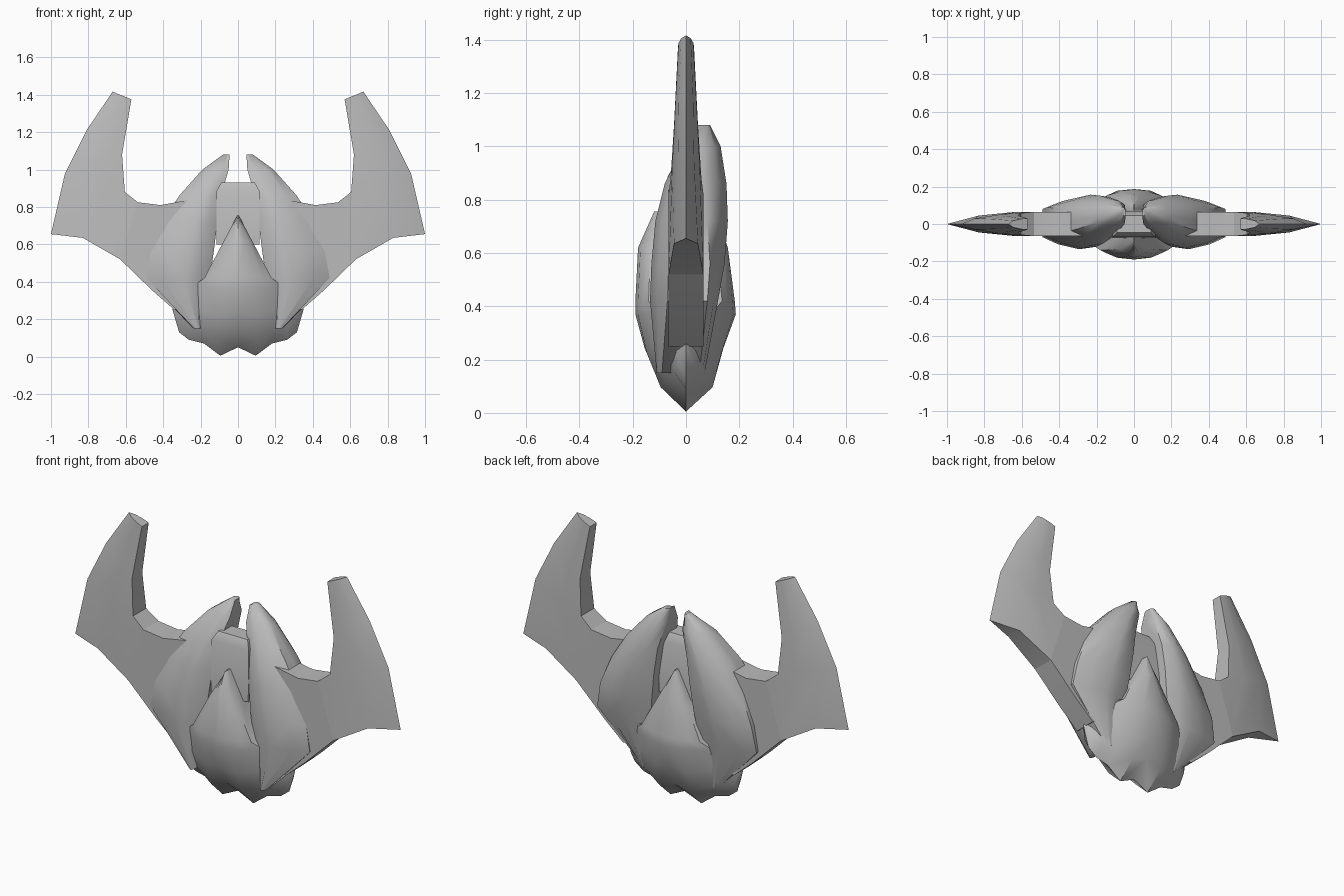
import bpy, bmesh, math

cube = bpy.data.objects.get("Cube")
if cube:
    bpy.data.objects.remove(cube, do_unlink=True)

grey = bpy.data.materials.new("plain_grey")
grey.use_nodes = True
grey.diffuse_color = (0.5, 0.5, 0.5, 1)
grey.node_tree.nodes["Principled BSDF"].inputs["Base Color"].default_value = (0.5, 0.5, 0.5, 1)


def loft(name, rings, sides=(1,), closed=True, angle=35):
    """Skin rings of (x, y, z) points, once per side, and cap both ends with strips."""
    bm = bmesh.new()
    for s in sides:
        rows = [[bm.verts.new((s * x, y, z)) for x, y, z in ring] for ring in rings]
        n = len(rows[0])
        for a, b in zip(rows, rows[1:]):
            for i in range(n if closed else n - 1):
                j = (i + 1) % n
                bm.faces.new((a[i], a[j], b[j], b[i]))
        for row in (rows[0], rows[-1]):
            for i in range(n // 2):
                quad = list(dict.fromkeys((row[i], row[i + 1], row[n - 2 - i], row[n - 1 - i])))
                if len(quad) > 2:
                    bm.faces.new(quad)
    bmesh.ops.remove_doubles(bm, verts=bm.verts, dist=0.0005)
    bmesh.ops.recalc_face_normals(bm, faces=bm.faces)
    mesh = bpy.data.meshes.new(name)
    bm.to_mesh(mesh)
    bm.free()
    mesh.materials.append(grey)
    obj = bpy.data.objects.new(name, mesh)
    bpy.context.collection.objects.link(obj)
    bpy.ops.object.select_all(action="DESELECT")
    obj.select_set(True)
    bpy.context.view_layer.objects.active = obj
    bpy.ops.object.shade_smooth_by_angle(angle=math.radians(angle))
    return obj


def lens(points):
    """Ring from (x, z, half thickness) points, ending on a shared sharp edge."""
    front = [(x, -h, z) for x, z, h in points]
    return front + [(x, -y, z) for x, y, z in reversed(front[:-1])]


# Upswept wings: blade sections from the tip to the lower edge
blade = [lens(p) for p in (
    [(.57, 1.375, .03), (.60, 1.388, .028), (.645, 1.406, .018), (.67, 1.417, 0)],
    [(.62, 1.08, .045), (.68, 1.12, .042), (.76, 1.18, .027), (.81, 1.21, 0)],
    [(.605, .88, .058), (.71, .92, .052), (.85, .96, .03), (.925, .98, 0)],
    [(.535, .825, .065), (.63, .52, .065), (.83, .635, .045), (1, .655, 0)])]

# Wing roots: flat plates, as upper and lower edge pairs
root = []
for x1, z1, x2, z2 in ((.535, .825, .63, .52), (.415, .81, .46, .355),
                       (.25, .84, .34, .25), (.15, .8, .22, .3)):
    root.append([(x1, -.065, z1), (x2, -.065, z2), (x2, .065, z2), (x1, .065, z1)])


# Side pods: rounded sections leaning back into a horn
def pod_ring(z, xi, xo, yf, of, ob, yb, lift=0):
    def at(t):
        return xi + (xo - xi) * t
    ym = (of + ob) / 2
    return [(xi, yf * .65 + yb * .05, z), (at(.2), yf * .92, z), (at(.42), yf, z),
            (at(.75), yf * .6 + of * .4, z), (xo, of, z),
            (xo + lift, ym, z + lift), (xo, ob, z),
            (at(.75), yb * .6 + ob * .4, z), (at(.42), yb, z), (at(.2), yb * .95, z),
            (xi, yb * .8, z), (xi + lift, ym, z + lift)]


pod = [pod_ring(*r) for r in (
    (.15, .20, .235, -.11, -.09, .05, .07, .09),
    (.42, .15, .49, -.135, -.07, .08, .12),
    (.56, .13, .465, -.13, -.065, .09, .145),
    (.72, .11, .40, -.115, -.05, .08, .157),
    (.86, .09, .315, -.08, -.03, .07, .152),
    (1.0, .05, .19, -.01, .01, .07, .13),
    (1.08, .045, .08, .05, .06, .08, .09))]

for side, s in (("left", 1), ("right", -1)):
    loft(side + "_wing_blade", blade, (s,), angle=40)
    loft(side + "_wing_root", root, (s,))
    loft(side + "_side_pod", pod, (s,), angle=50)

# Central hull: scalloped keel, wide belly, then a narrow ridge on top
spread = (0, .27, .52, .75, .9, 1)
depth = (1, .95, .75, .5, .28, 0)
upper_spread = (0, .4, .75, 1, 1, 1)
upper_depth = (1, .95, .85, .74, .4, 0)
keel = (.05, .005, .07, .09, .13, .25)


def hull_ring(w, front, back, us, ds, zs):
    half = list(zip(us, ds, zs))
    return ([(w * u, -front * d, z) for u, d, z in half]
            + [(w * u, back * d, z) for u, d, z in reversed(half[:-1])])


hull = []
for t, w, front, back in ((0, .35, 0, 0), (.25, .355, .1, .105),
                          (.6, .35, .155, .14), (1, .33, .19, .187)):
    hull.append(hull_ring(w, front, back, spread, depth, [k + (.37 - k) * t for k in keel]))
for z, w, front, back in ((.42, .18, .19, .183), (.62, .075, .18, .157), (.755, .004, .12, .11)):
    hull.append(hull_ring(w, front, back, upper_spread, upper_depth, [z] * 6))
loft("central_hull", hull, (1, -1), closed=False, angle=45)

# Neck block between the pods
block = [[(-x, -y, z), (x, -y, z), (x, y, z), (-x, y, z)]
         for z, x, y in ((.6, .115, .075), (.885, .115, .07), (.93, .09, .045))]
loft("neck_block", block)
